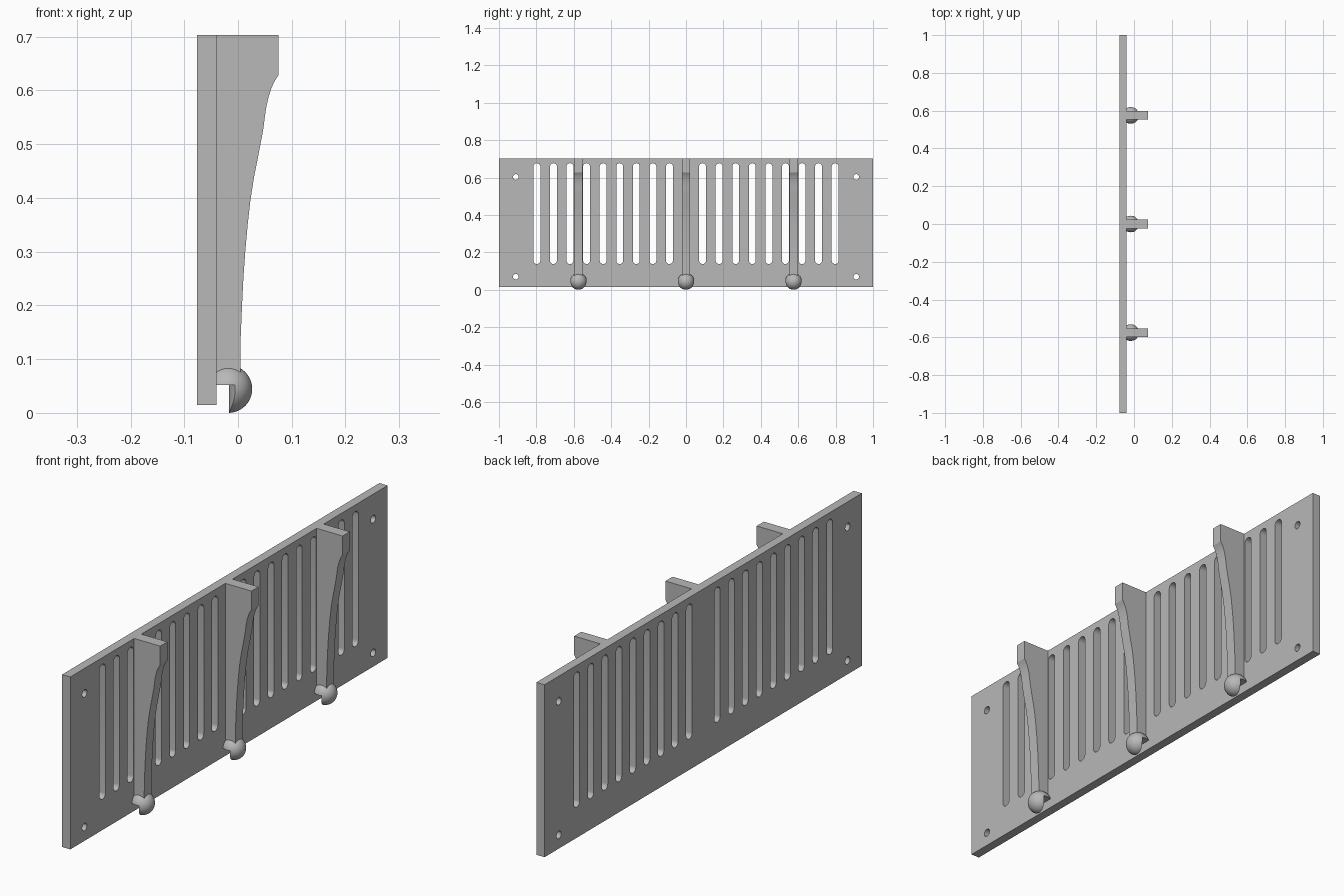
import bpy, bmesh, math
from mathutils import Matrix, Vector

cube = bpy.data.objects.get("Cube")
if cube:
    bpy.data.objects.remove(cube, do_unlink=True)

GREY = (0.48, 0.48, 0.48, 1)
grey = bpy.data.materials.new("plain grey")
grey.use_nodes = True
grey.diffuse_color = GREY
grey.node_tree.nodes["Principled BSDF"].inputs["Base Color"].default_value = GREY

PLATE_BACK, PLATE_FRONT = -0.076, -0.04
TOP, BOTTOM = 0.703, 0.015
BALL = Vector((-0.018, 0, 0.0445))
RADIUS = 0.0445


def make_object(name, bm):
    bmesh.ops.recalc_face_normals(bm, faces=bm.faces)
    mesh = bpy.data.meshes.new(name)
    bm.to_mesh(mesh)
    bm.free()
    mesh.materials.append(grey)
    obj = bpy.data.objects.new(name, mesh)
    bpy.context.collection.objects.link(obj)
    return obj


def prism(bm, points, offset):
    """Extrude a flat outline along the offset."""
    face = bm.faces.new([bm.verts.new(p) for p in points])
    new = bmesh.ops.extrude_face_region(bm, geom=[face])["geom"]
    verts = [v for v in new if isinstance(v, bmesh.types.BMVert)]
    bmesh.ops.translate(bm, verts=verts, vec=offset)


def activate(obj):
    bpy.ops.object.select_all(action='DESELECT')
    obj.select_set(True)
    bpy.context.view_layer.objects.active = obj


def cut(obj, cutter):
    mod = obj.modifiers.new("cut", 'BOOLEAN')
    mod.operation, mod.solver, mod.object = 'DIFFERENCE', 'EXACT', cutter
    activate(obj)
    bpy.ops.object.modifier_apply(modifier=mod.name)
    bpy.data.objects.remove(cutter, do_unlink=True)


def smooth(obj):
    activate(obj)
    bpy.ops.object.shade_smooth_by_angle(angle=math.radians(30))


def slot_outline(y, low, high, radius, steps=12):
    """Rounded slot; equal ends give a round hole."""
    points = []
    for z, start in ((high, 0), (low, math.pi)):
        for i in range(steps + 1):
            if low == high and i == steps:
                continue
            a = start + math.pi * i / steps
            points.append((-0.1, y + radius * math.cos(a), z + radius * math.sin(a)))
    return points


# Slotted back plate
bm = bmesh.new()
prism(bm, [(PLATE_BACK, -1, BOTTOM), (PLATE_BACK, 1, BOTTOM),
           (PLATE_BACK, 1, TOP), (PLATE_BACK, -1, TOP)],
      (PLATE_FRONT - PLATE_BACK, 0, 0))
plate = make_object("slotted_plate", bm)

# Slots and screw holes
bm = bmesh.new()
for side in (-1, 1):
    for i in range(1, 10):
        prism(bm, slot_outline(side * i * 0.0886, 0.156, 0.658, 0.0185), (0.1, 0, 0))
    for z in (0.07, 0.603):
        prism(bm, slot_outline(side * 0.91, z, z, 0.015), (0.1, 0, 0))
cut(plate, make_object("slot_cutter", bm))
smooth(plate)

# Rib side profile: lip, hollow, then a long taper
profile = [(PLATE_FRONT, 0.06), (PLATE_FRONT, TOP), (0.075, TOP), (0.075, 0.628),
           (0.068, 0.617), (0.062, 0.604), (0.057, 0.588), (0.053, 0.571),
           (0.050, 0.552), (0.048, 0.535), (0.046, 0.522), (0.038, 0.48),
           (0.030, 0.44), (0.023, 0.395), (0.018, 0.35), (0.0135, 0.30),
           (0.010, 0.25), (0.0075, 0.20), (0.005, 0.14), (0.004, 0.06)]

for name, y in (("right", -0.575), ("middle", 0), ("left", 0.575)):
    bm = bmesh.new()
    prism(bm, [(x, y - 0.0225, z) for x, z in profile], (0, 0.045, 0))
    smooth(make_object(name + "_rib", bm))

    # Ball clip at the foot of the rib
    bm = bmesh.new()
    centre = BALL + Vector((0, y, 0))
    bmesh.ops.create_uvsphere(bm, u_segments=48, v_segments=24, radius=RADIUS,
                              matrix=Matrix.Translation(centre))
    ball = make_object(name + "_ball_clip", bm)

    # Trim flush with the plate
    bm = bmesh.new()
    prism(bm, [(-0.1, y - 0.1, -0.1), (PLATE_FRONT, y - 0.1, -0.1),
               (PLATE_FRONT, y + 0.1, -0.1), (-0.1, y + 0.1, -0.1)], (0, 0, 0.3))
    cut(ball, make_object("flat_cutter", bm))

    # Open notch with a bulging inner wall
    wall = []
    for i in range(-12, 13):
        d = i * 0.005
        wall.append((-0.017 + 0.083 - math.sqrt(0.083 ** 2 - d * d), y + d, -0.1))
    bm = bmesh.new()
    prism(bm, [(-0.1, y - 0.06, -0.1)] + wall + [(-0.1, y + 0.06, -0.1)], (0, 0, 0.152))
    cut(ball, make_object("notch_cutter", bm))
    smooth(ball)
